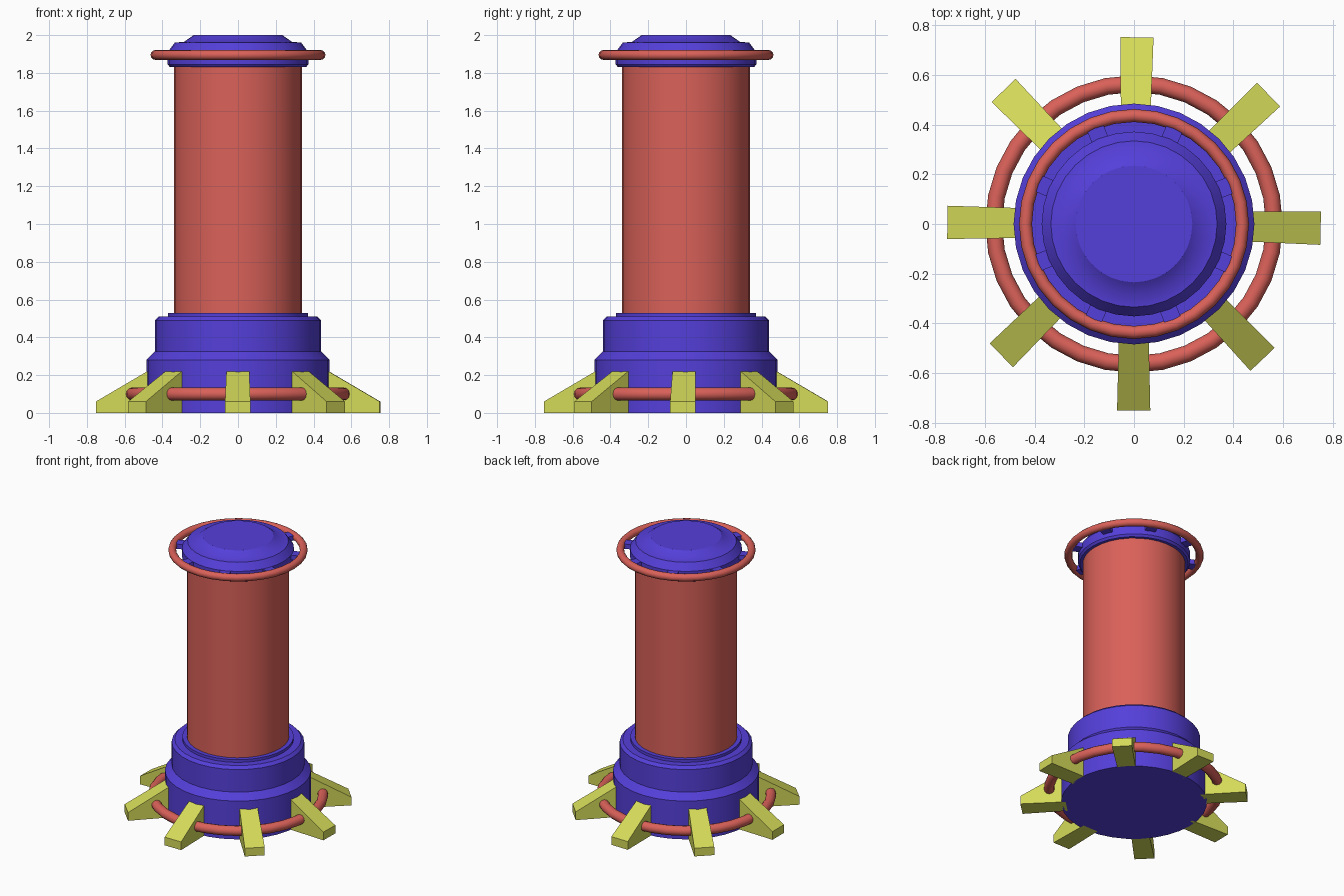
import bpy, bmesh
from math import sin, cos, pi, radians
from mathutils import Matrix

if "Cube" in bpy.data.objects:
    bpy.data.objects.remove(bpy.data.objects["Cube"])

SIDES = 32


def material(name, rgb):
    m = bpy.data.materials.new(name)
    m.diffuse_color = (*rgb, 1)
    m.use_nodes = True
    m.node_tree.nodes["Principled BSDF"].inputs["Base Color"].default_value = m.diffuse_color
    return m


RED = material("red", (0.70, 0.12, 0.10))
BLUE = material("blue", (0.09, 0.05, 0.70))
YELLOW = material("yellow", (0.66, 0.70, 0.10))


def finish(name, bm, mat, smooth=True):
    bmesh.ops.recalc_face_normals(bm, faces=bm.faces)
    me = bpy.data.meshes.new(name)
    bm.to_mesh(me)
    bm.free()
    me.materials.append(mat)
    ob = bpy.data.objects.new(name, me)
    bpy.context.collection.objects.link(ob)
    if smooth:
        bpy.ops.object.select_all(action='DESELECT')
        ob.select_set(True)
        bpy.context.view_layer.objects.active = ob
        bpy.ops.object.shade_smooth_by_angle(angle=radians(30))
    return ob


def lathe(name, profile, mat):
    """Revolve (radius, height) points and cap both ends."""
    bm = bmesh.new()
    rings = [[bm.verts.new((r * cos(2 * pi * i / SIDES), r * sin(2 * pi * i / SIDES), z))
              for i in range(SIDES)] for r, z in profile]
    for a, b in zip(rings, rings[1:]):
        for i in range(SIDES):
            j = (i + 1) % SIDES
            bm.faces.new((a[i], a[j], b[j], b[i]))
    bm.faces.new(rings[0])
    bm.faces.new(rings[-1])
    return finish(name, bm, mat)


def torus(name, major, minor, z, mat):
    bpy.ops.mesh.primitive_torus_add(major_radius=major, minor_radius=minor, location=(0, 0, z),
                                     major_segments=SIDES, minor_segments=12)
    ob = bpy.context.object
    ob.name = name
    ob.data.materials.append(mat)
    bpy.ops.object.shade_smooth_by_angle(angle=radians(40))


def radial_block(name, outline, w_in, w_out, angle, mat):
    """Extrude an (r, z) outline sideways, widening outwards, then turn it about z."""
    bm = bmesh.new()
    r0, r1 = min(p[0] for p in outline), max(p[0] for p in outline)
    sides = []
    for s in (-0.5, 0.5):
        sides.append([bm.verts.new((r, s * (w_in + (w_out - w_in) * (r - r0) / (r1 - r0)), z))
                      for r, z in outline])
    a, b = sides
    n = len(outline)
    bm.faces.new(a)
    bm.faces.new(b)
    for i in range(n):
        j = (i + 1) % n
        bm.faces.new((a[i], a[j], b[j], b[i]))
    bmesh.ops.transform(bm, matrix=Matrix.Rotation(angle, 4, 'Z'), verts=bm.verts)
    return finish(name, bm, mat, smooth=False)


# Stepped base, column and domed cap
lathe("base", [(0.485, 0), (0.485, 0.28), (0.44, 0.325), (0.44, 0.49), (0.42, 0.51),
               (0.37, 0.51), (0.37, 0.53), (0.33, 0.53)], BLUE)
lathe("column", [(0.34, 0.52), (0.34, 1.84)], RED)
lathe("cap", [(0.33, 1.83), (0.36, 1.83), (0.372, 1.845), (0.372, 1.91), (0.335, 1.96),
              (0.285, 1.965), (0.235, 2.0)], BLUE)

# Rings around the foot and the cap
torus("foot_ring", 0.565, 0.034, 0.1, RED)
torus("cap_ring", 0.437, 0.026, 1.895, RED)

# Eight sloped feet and eight ring brackets
for k in range(8):
    radial_block(f"foot_{k + 1}", [(0.45, 0), (0.752, 0), (0.752, 0.06), (0.48, 0.22), (0.45, 0.22)],
                 0.12, 0.134, radians(269.9 - 45.2 * k), YELLOW)
    radial_block(f"ring_bracket_{k + 1}", [(0.35, 1.875), (0.425, 1.875), (0.425, 1.91), (0.35, 1.91)],
                 0.07, 0.07, radians(22.0 + 45 * k), BLUE)
